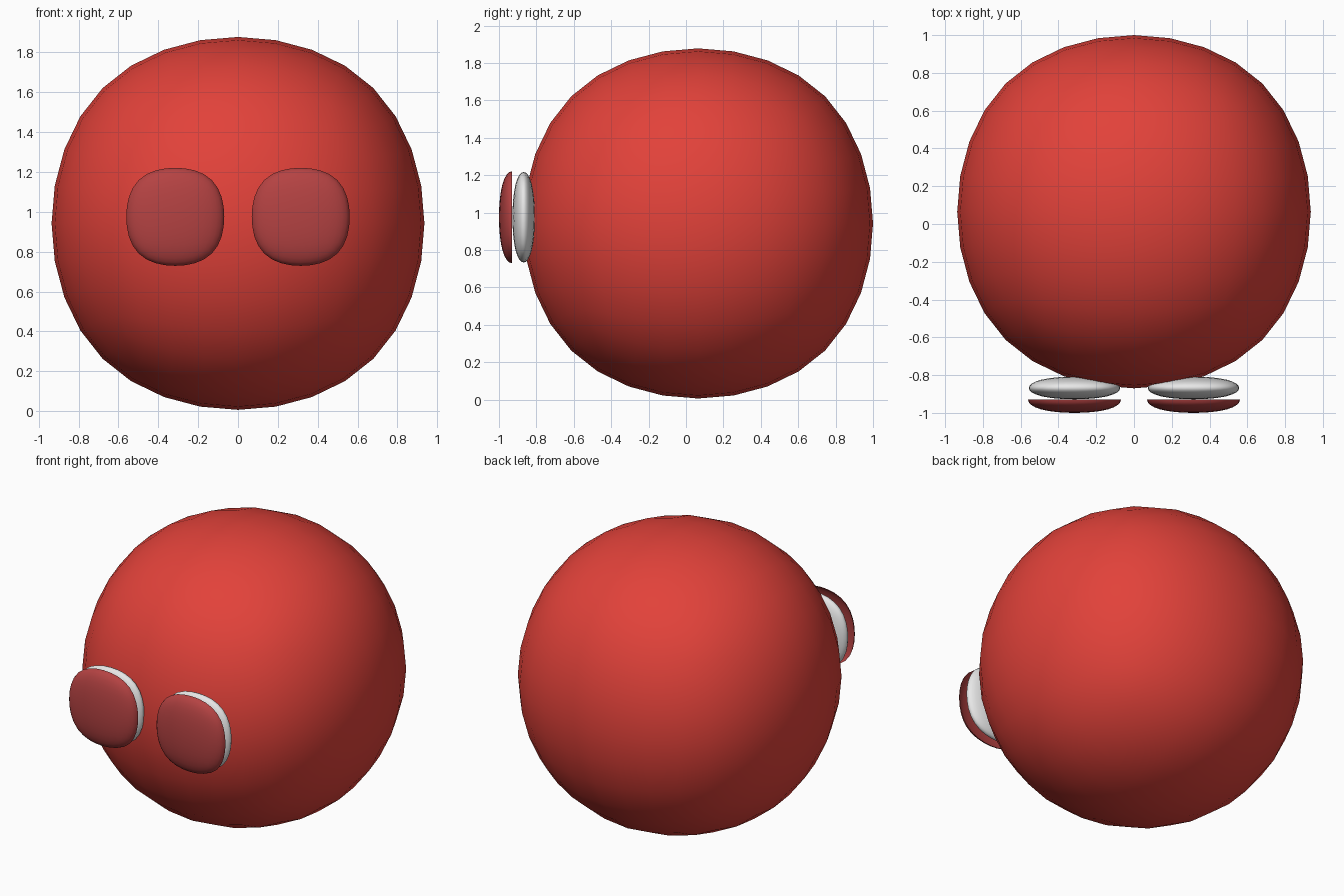
import bpy, bmesh, math

if "Cube" in bpy.data.objects:
    bpy.data.objects.remove(bpy.data.objects["Cube"])


def material(name, color):
    m = bpy.data.materials.new(name)
    m.diffuse_color = (*color, 1)
    m.use_nodes = True
    m.node_tree.nodes["Principled BSDF"].inputs["Base Color"].default_value = m.diffuse_color
    return m


RED = material("bright red", (0.76, 0.054, 0.042))
LID = material("dull red", (0.46, 0.055, 0.055))
WHITE = material("eye white", (0.80, 0.80, 0.80))


def rounded_cube(name, center, half, mat, square=0.0, front_half=False):
    """Subdivided cube fitted to the given half sizes, with optional squarer outline."""
    bpy.ops.mesh.primitive_cube_add(size=2)
    ob = bpy.context.object
    ob.name = name
    sub = ob.modifiers.new("round", 'SUBSURF')
    sub.levels = sub.render_levels = 3
    bpy.ops.object.modifier_apply(modifier=sub.name)
    bm = bmesh.new()
    bm.from_mesh(ob.data)
    top = max(v.co.z for v in bm.verts)
    for v in bm.verts:
        v.co /= top
        # push the diagonals outwards in the front outline
        k = 1 + square * math.sin(2 * math.atan2(v.co.z, v.co.x)) ** 2
        v.co.x *= k * half[0]
        v.co.y *= half[1]
        v.co.z *= k * half[2]
    if front_half:
        bmesh.ops.bisect_plane(bm, geom=bm.verts[:] + bm.edges[:] + bm.faces[:],
                               plane_co=(0, 0, 0), plane_no=(0, 1, 0),
                               dist=1e-4, clear_outer=True)
    bm.to_mesh(ob.data)
    bm.free()
    ob.location = center
    ob.data.materials.append(mat)
    bpy.ops.object.shade_smooth()
    return ob


# Round body
rounded_cube("body", (0, 0.065, 0.942), (0.936, 0.935, 0.936), RED)

# Flattened eyeballs with half-shell lids in front
for side, x in (("left", 0.315), ("right", -0.315)):
    rounded_cube(side + "_eyeball", (x, -0.868, 0.975), (0.242, 0.06, 0.242),
                 WHITE, square=0.03)
    rounded_cube(side + "_eyelid", (x, -0.93, 0.975), (0.246, 0.07, 0.246),
                 LID, square=0.03, front_half=True)
